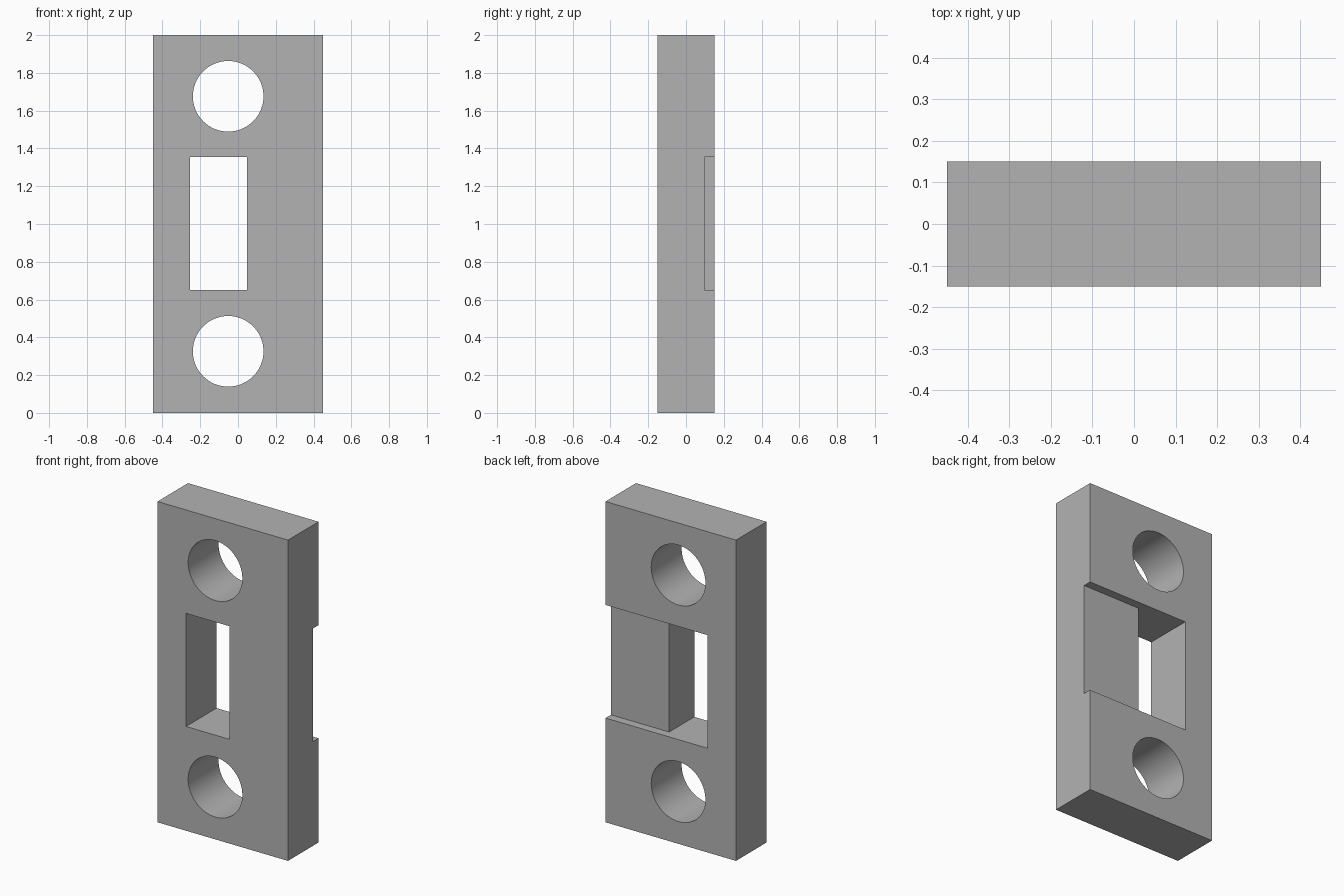
import bpy
import math

default = bpy.data.objects.get("Cube")
if default:
    bpy.data.objects.remove(default, do_unlink=True)

grey = bpy.data.materials.new("plain grey")
grey.use_nodes = True
colour = (0.45, 0.45, 0.45, 1)
grey.diffuse_color = colour
grey.node_tree.nodes["Principled BSDF"].inputs["Base Color"].default_value = colour


def block(name, low, high):
    """Axis-aligned box between two corners."""
    centre = [(a + b) / 2 for a, b in zip(low, high)]
    bpy.ops.mesh.primitive_cube_add(size=1, location=centre)
    ob = bpy.context.object
    ob.name = name
    ob.scale = [b - a for a, b in zip(low, high)]
    bpy.ops.object.transform_apply(location=True, rotation=False, scale=True)
    ob.data.materials.append(grey)
    return ob


def bore(name, z):
    """Round cutter running front to back."""
    bpy.ops.mesh.primitive_cylinder_add(vertices=64, radius=0.187, depth=1,
                                        location=(-0.052, 0, z),
                                        rotation=(math.pi / 2, 0, 0))
    ob = bpy.context.object
    ob.name = name
    ob.data.materials.append(grey)
    return ob


plate = block("strike_plate", (-0.45, -0.15, 0), (0.45, 0.15, 2))

# Screw holes, latch window, and the shallow back recess open to the left edge
cutters = [
    bore("lower_hole_cutter", 0.326),
    bore("upper_hole_cutter", 1.676),
    block("window_cutter", (-0.253, -0.5, 0.65), (0.048, 0.5, 1.355)),
    block("recess_cutter", (-0.1, 0.097, 0.65), (0.6, 0.5, 1.355)),
]

bpy.ops.object.select_all(action="DESELECT")
plate.select_set(True)
bpy.context.view_layer.objects.active = plate
for cutter in cutters:
    cut = plate.modifiers.new(cutter.name, "BOOLEAN")
    cut.operation = "DIFFERENCE"
    cut.solver = "EXACT"
    cut.object = cutter
    bpy.ops.object.modifier_apply(modifier=cut.name)
for cutter in cutters:
    bpy.data.objects.remove(cutter, do_unlink=True)

bpy.ops.object.shade_smooth_by_angle(angle=math.radians(30))
